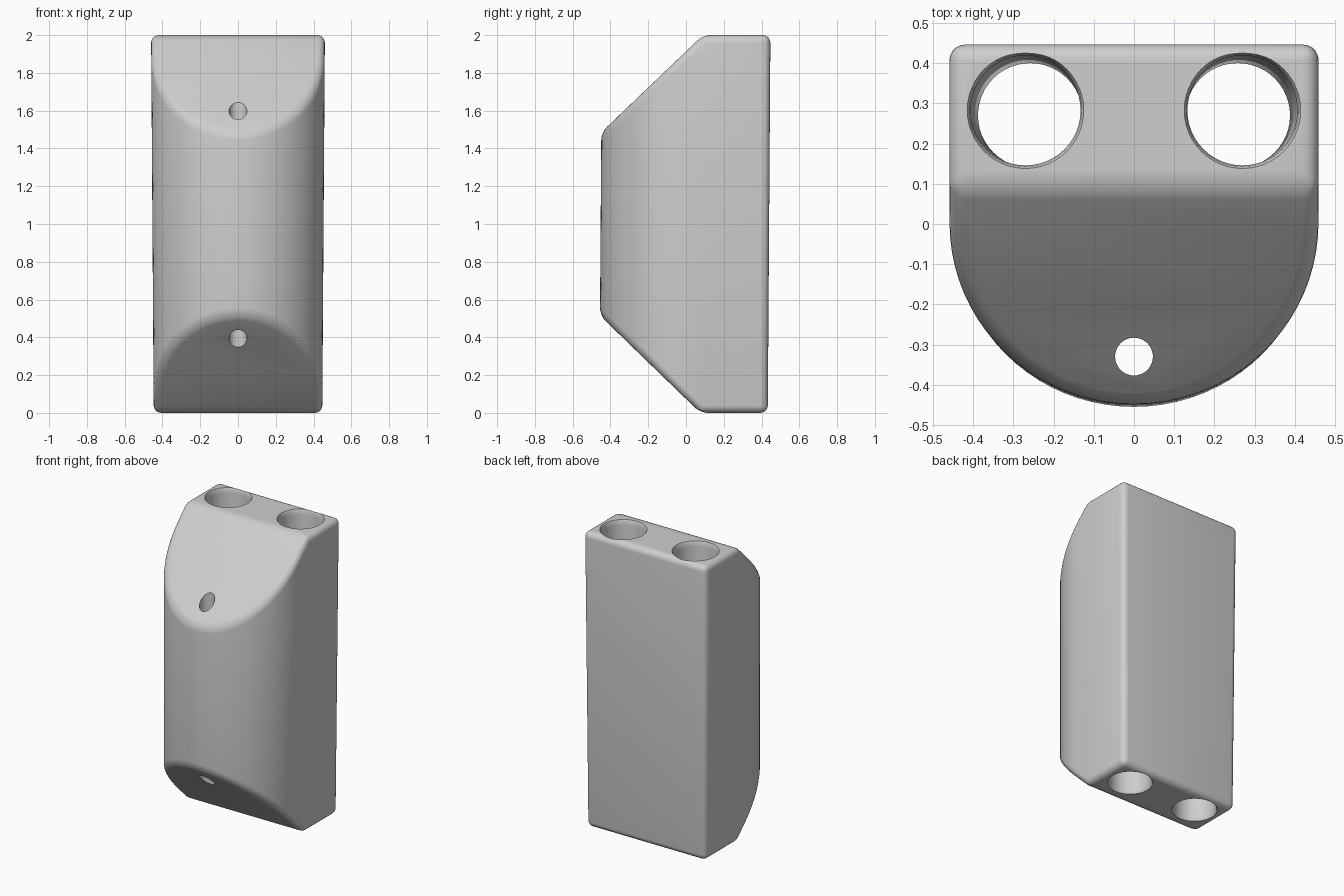
import bpy, bmesh, math
from mathutils import Vector

if "Cube" in bpy.data.objects:
    bpy.data.objects.remove(bpy.data.objects["Cube"])

grey = bpy.data.materials.new("light_grey")
grey.diffuse_color = (0.62, 0.62, 0.62, 1)
grey.use_nodes = True
grey.node_tree.nodes["Principled BSDF"].inputs["Base Color"].default_value = grey.diffuse_color


def make_object(name, bm):
    bmesh.ops.recalc_face_normals(bm, faces=bm.faces[:])
    mesh = bpy.data.meshes.new(name)
    bm.to_mesh(mesh)
    bm.free()
    mesh.materials.append(grey)
    ob = bpy.data.objects.new(name, mesh)
    bpy.context.collection.objects.link(ob)
    return ob


def cutter(name, low, high, flare):
    """Tapered through-hole; low and high are (x, y, radius) at z = 0 and 2."""
    bm = bmesh.new()
    n = 48
    rings = []
    for z, f in ((-0.1, 1), (0, 1), (0.01, 0.4), (0.035, 0),
                 (1.965, 0), (1.99, 0.4), (2, 1), (2.1, 1)):
        x, y, r = (a + (b - a) * z / 2 for a, b in zip(low, high))
        r += flare * f
        rings.append([bm.verts.new((x + r * math.cos(2 * math.pi * i / n),
                                    y + r * math.sin(2 * math.pi * i / n), z))
                      for i in range(n)])
    for a, b in zip(rings, rings[1:]):
        for i in range(n):
            j = (i + 1) % n
            bm.faces.new((a[i], a[j], b[j], b[i]))
    bm.faces.new(rings[0][::-1])
    bm.faces.new(rings[-1])
    ob = make_object(name, bm)
    ob.hide_render = True
    return ob


# Body: D-shaped outline, flat at the back and rounded at the front
bm = bmesh.new()
SEG = 40
outline = [(0.46, 0.447), (-0.46, 0.447)]
outline += [(-0.46 * math.cos(math.pi * i / SEG),
             -0.445 * math.sin(math.pi * i / SEG)) for i in range(SEG + 1)]
base = bm.faces.new([bm.verts.new((x, y, 0)) for x, y in outline])
top = bmesh.ops.extrude_face_region(bm, geom=[base])
bmesh.ops.translate(bm, vec=(0, 0, 2),
                    verts=[v for v in top["geom"] if isinstance(v, bmesh.types.BMVert)])

# Sloping cuts at the front top and front bottom
for z, side in ((2, 1), (0, -1)):
    geom = bm.verts[:] + bm.edges[:] + bm.faces[:]
    cut = bmesh.ops.bisect_plane(bm, geom=geom, plane_co=(0, 0.09, z),
                                 plane_no=Vector((0, -0.52, side * 0.54)).normalized(),
                                 clear_outer=True)
    edges = [e for e in cut["geom_cut"] if isinstance(e, bmesh.types.BMEdge)]
    bmesh.ops.contextual_create(bm, geom=edges)

# Slight draft and lean towards the bottom
for v in bm.verts:
    t = 1 - v.co.z / 2
    v.co.x *= 1 - 0.03 * t
    v.co.y -= 0.014 * t
body = make_object("holder_body", bm)

# Rounded edges
bevel = body.modifiers.new("rounding", 'BEVEL')
bevel.width = 0.04
bevel.segments = 5
bevel.limit_method = 'ANGLE'
bevel.angle_limit = math.radians(25)
bevel.use_clamp_overlap = False

# Two large holes along the back, one small hole near the front
cutters = [cutter("hole_cutter", (s * 0.258, 0.27, 0.13), (s * 0.27, 0.283, 0.137), 0.008)
           for s in (-1, 1)]
cutters.append(cutter("small_hole_cutter", (0, -0.33, 0.047), (0, -0.33, 0.047), 0))
for c in cutters:
    mod = body.modifiers.new("hole", 'BOOLEAN')
    mod.operation = 'DIFFERENCE'
    mod.solver = 'EXACT'
    mod.object = c

bpy.ops.object.select_all(action='DESELECT')
body.select_set(True)
bpy.context.view_layer.objects.active = body
bpy.ops.object.convert(target='MESH')
bpy.ops.object.shade_smooth_by_angle(angle=math.radians(35))
for c in cutters:
    bpy.data.objects.remove(c, do_unlink=True)
